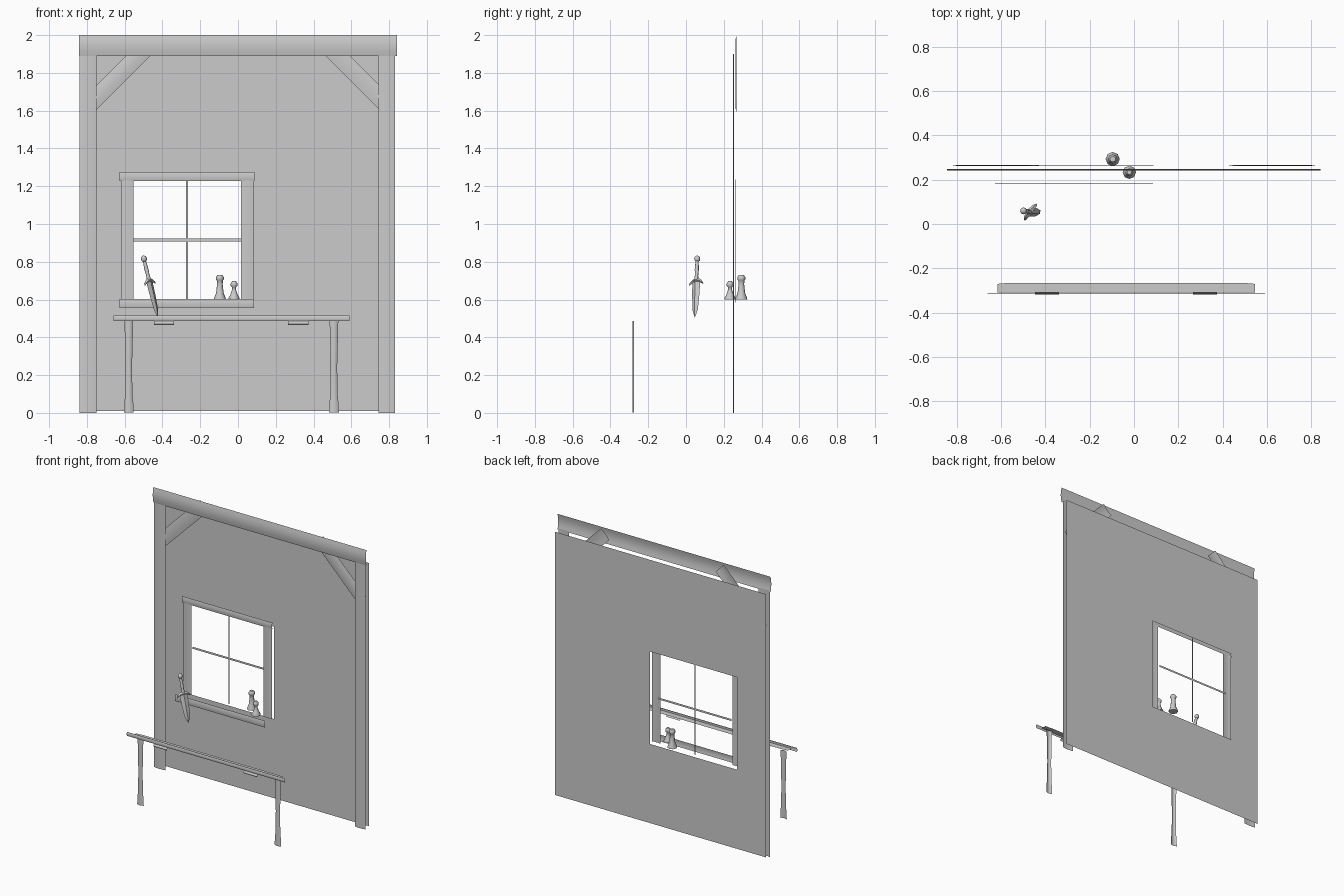
import bpy, bmesh, math
from mathutils import Vector, Matrix

if "Cube" in bpy.data.objects:
    bpy.data.objects.remove(bpy.data.objects["Cube"])


def finish(name, bm, angle=None):
    me = bpy.data.meshes.new(name)
    bm.to_mesh(me)
    bm.free()
    ob = bpy.data.objects.new(name, me)
    bpy.context.collection.objects.link(ob)
    if angle:
        bpy.ops.object.select_all(action='DESELECT')
        ob.select_set(True)
        bpy.context.view_layer.objects.active = ob
        bpy.ops.object.shade_smooth_by_angle(angle=math.radians(angle))
    return ob


def ribbon(name, start, end, profile, y, bulge=0.0, cols=4):
    """Thin board facing -y from start to end (x, z); profile = (fraction, half width)."""
    a, b = Vector(start), Vector(end)
    u = (b - a).normalized()
    v = Vector((-u.y, u.x))
    bm = bmesh.new()
    rows = []
    for f, hw in profile:
        row = []
        for i in range(cols + 1):
            t = 2 * i / cols - 1
            p = a.lerp(b, f) + v * (t * hw)
            row.append(bm.verts.new((p.x, y - bulge * (1 - t * t), p.y)))
        rows.append(row)
    for r, s in zip(rows, rows[1:]):
        for i in range(cols):
            bm.faces.new((r[i], s[i], s[i + 1], r[i + 1]))
    return finish(name, bm, 60)


def board(name, start, end, hw, y, bulge=0.0):
    return ribbon(name, start, end, [(0, hw), (1, hw)], y, bulge)


def lathe(name, profile, place, sides=8, angle=50):
    """Closed turned shape; profile = (radius, height) along local z."""
    bm = bmesh.new()
    rings = [[bm.verts.new(place @ Vector((r * math.cos(k * math.tau / sides),
                                           r * math.sin(k * math.tau / sides), h)))
              for k in range(sides)] for r, h in profile]
    for r, s in zip(rings, rings[1:]):
        for k in range(sides):
            n = (k + 1) % sides
            bm.faces.new((r[k], r[n], s[n], s[k]))
    bm.faces.new(rings[0])
    bm.faces.new(rings[-1])
    bmesh.ops.recalc_face_normals(bm, faces=bm.faces)
    return finish(name, bm, angle)


# Wall sheet with window opening
bm = bmesh.new()
xs, zs = (-0.835, -0.605, 0.082, 0.832), (0.01, 0.575, 1.235, 1.89)
grid = [[bm.verts.new((x, 0.29, z)) for x in xs] for z in zs]
for j in range(3):
    for i in range(3):
        if (i, j) != (1, 1):
            bm.faces.new((grid[j][i], grid[j][i + 1], grid[j + 1][i + 1], grid[j + 1][i]))
finish("wall", bm)

# Timber frame
board("top_beam", (-0.843, 1.945), (0.841, 1.945), 0.055, 0.249, 0.008)
board("left_post", (-0.795, 0), (-0.795, 1.9), 0.045, 0.254, 0.004)
board("right_post", (0.788, 0), (0.788, 1.9), 0.043, 0.254, 0.004)
board("left_brace", (-0.793, 1.625), (-0.453, 1.965), 0.046, 0.267, 0.005)
board("right_brace", (0.793, 1.625), (0.453, 1.965), 0.046, 0.267, 0.005)

# Window
board("window_head", (-0.627, 1.251), (0.087, 1.251), 0.023, 0.264, 0.003)
board("window_left_jamb", (-0.587, 0.585), (-0.587, 1.235), 0.033, 0.266, 0.003)
board("window_right_jamb", (0.05, 0.585), (0.05, 1.235), 0.034, 0.266, 0.003)
board("window_sill", (-0.627, 0.579), (0.086, 0.579), 0.024, 0.185, 0.003)
board("window_vertical_bar", (-0.27, 0.59), (-0.27, 1.235), 0.005, 0.285)
board("window_cross_bar", (-0.56, 0.915), (0.018, 0.915), 0.007, 0.285)

# Table
board("table_front_edge", (-0.66, 0.501), (0.59, 0.501), 0.014, -0.311, 0.003)
bm = bmesh.new()
bm.faces.new([bm.verts.new(p) for p in ((-0.615, -0.308, 0.5), (0.545, -0.308, 0.5),
                                        (0.545, -0.27, 0.5), (0.49, -0.265, 0.5),
                                        (-0.56, -0.265, 0.5), (-0.615, -0.27, 0.5))])
finish("table_top", bm)
leg = [(0, 0.026), (0.1, 0.024), (0.2, 0.019), (0.5, 0.017), (0.75, 0.02), (1, 0.023)]
for name, x in (("left_table_leg", -0.578), ("right_table_leg", 0.508)):
    ribbon(name, (x, 0.002), (x, 0.487), leg, -0.275, 0.009, 6)
for name, x in (("left_table_bracket", -0.392), ("right_table_bracket", 0.32)):
    board(name, (x - 0.054, 0.476), (x + 0.054, 0.476), 0.012, -0.307, 0.011)

# Dagger: local z runs from tip to pommel, local x along the guard
tip, pommel = Vector((-0.424, 0.047, 0.506)), Vector((-0.502, 0.06, 0.832))
ax = (pommel - tip).normalized()
g = Vector((0.62, 0.7, -0.2))
g = (g - ax * g.dot(ax)).normalized()
place = Matrix((g, ax.cross(g), ax)).transposed().to_4x4()
place.translation = tip
flat = place @ Matrix.Diagonal((1, 0.35, 1, 1))
lathe("dagger_blade", [(0.001, 0), (0.018, 0.04), (0.024, 0.12), (0.027, 0.2)], flat, 4, 20)
lathe("dagger_grip", [(0.012, 0.195), (0.009, 0.23), (0.011, 0.26), (0.008, 0.312)], place)
lathe("dagger_pommel", [(0.006, 0.302), (0.014, 0.309), (0.016, 0.319),
                        (0.013, 0.33), (0.004, 0.336)], place)
for name, s in (("dagger_guard_near", -1), ("dagger_guard_far", 1)):
    bm = bmesh.new()
    rings = [[bm.verts.new(place @ Vector((s * x, dy * r, z + dz * r)))
              for dy, dz in ((1, 0), (0, 1), (-1, 0), (0, -1))]
             for x, z, r in ((0, 0.2, 0.015), (0.022, 0.199, 0.01),
                             (0.037, 0.19, 0.008), (0.046, 0.18, 0.003))]
    for a, b in zip(rings, rings[1:]):
        for k in range(4):
            bm.faces.new((a[k], a[(k + 1) % 4], b[(k + 1) % 4], b[k]))
    bm.faces.new(rings[-1])
    bmesh.ops.recalc_face_normals(bm, faces=bm.faces)
    finish(name, bm, 50)

# Bottles standing at the window
lathe("tall_bottle", [(0.032, 0.6), (0.03, 0.61), (0.02, 0.635), (0.015, 0.68), (0.016, 0.7),
                      (0.021, 0.706), (0.021, 0.718), (0.013, 0.73)],
      Matrix.Translation((-0.096, 0.293, 0)))
lathe("short_bottle", [(0.03, 0.6), (0.03, 0.606), (0.02, 0.625), (0.011, 0.65), (0.011, 0.665),
                       (0.018, 0.672), (0.018, 0.685), (0.01, 0.697)],
      Matrix.Translation((-0.021, 0.233, 0)))
